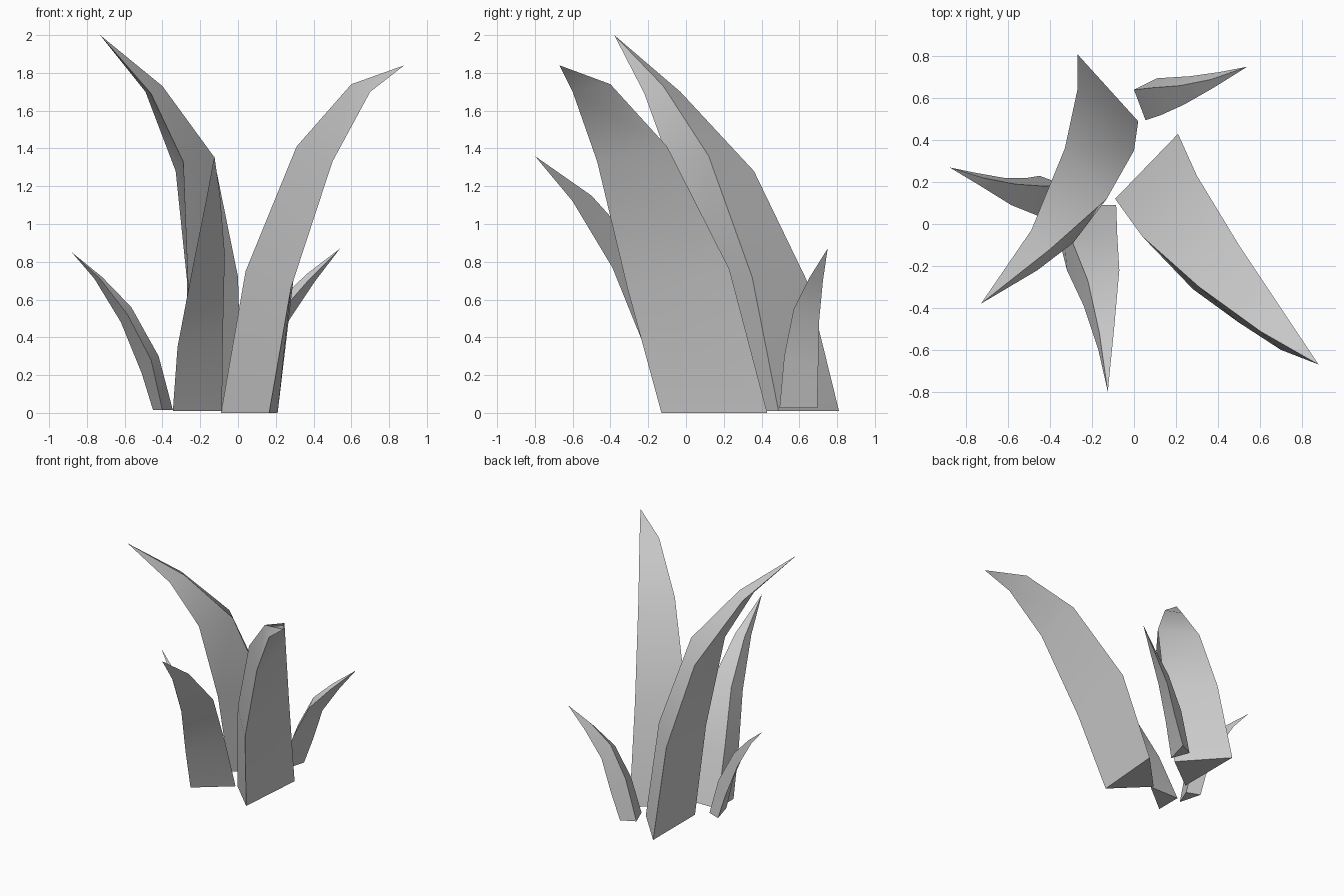
import bpy
import bmesh
from math import radians

# Remove the default cube
default_cube = bpy.data.objects.get("Cube")
if default_cube:
    bpy.data.objects.remove(default_cube, do_unlink=True)

# One plain grey for every blade
grey = bpy.data.materials.new("leaf_grey")
grey.use_nodes = True
colour = (0.6, 0.6, 0.6, 1.0)
grey.diffuse_color = colour
grey.node_tree.nodes["Principled BSDF"].inputs["Base Color"].default_value = colour


def make_blade(name, tip, *rails):
    """Loft a three-sided blade through its edge rails and close it at a tip."""
    bm = bmesh.new()
    edges = [[bm.verts.new(point) for point in rail] for rail in rails]
    point = bm.verts.new(tip)

    # Three long sides, each running from the base up to the tip
    for left, right in zip(edges, edges[1:] + edges[:1]):
        for low in range(len(left) - 1):
            high = low + 1
            bm.faces.new((left[low], right[low], right[high], left[high]))
        bm.faces.new((left[-1], right[-1], point))

    # Flat cap under the base
    bm.faces.new([edge[0] for edge in reversed(edges)])
    bmesh.ops.recalc_face_normals(bm, faces=bm.faces[:])

    mesh = bpy.data.meshes.new(name)
    bm.to_mesh(mesh)
    bm.free()
    mesh.materials.append(grey)
    blade = bpy.data.objects.new(name, mesh)
    bpy.context.collection.objects.link(blade)

    # Soft bends along the blade, crisp long edges
    bpy.ops.object.select_all(action="DESELECT")
    blade.select_set(True)
    bpy.context.view_layer.objects.active = blade
    bpy.ops.object.shade_smooth_by_angle(angle=radians(35))
    return blade


# Broad blade leaning forward to the left
make_blade(
    "broad_left_blade", (.88, -.67, 1.84),
    [(-.09, .12, 0), (.04, -.06, .75), (.31, -.30, 1.41), (.60, -.51, 1.74)],
    [(.21, .43, 0), (.30, .23, .76), (.50, -.10, 1.41), (.70, -.40, 1.74)],
    [(.165, -.13, 0), (.28, -.31, .66), (.50, -.47, 1.33), (.70, -.60, 1.70)],
)

# Tallest blade, rooted at the back and arching forward to the right
make_blade(
    "tall_back_blade", (-.73, -.38, 2),
    [(.02, .49, .01), (0, .35, .72), (-.13, .12, 1.36), (-.40, -.12, 1.73)],
    [(-.27, .81, .01), (-.27, .64, .70), (-.33, .36, 1.28), (-.49, -.03, 1.70)],
    [(-.27, .27, .01), (-.265, .12, .68), (-.29, -.09, 1.33), (-.46, -.22, 1.69)],
)

# Medium blade reaching straight forward
make_blade(
    "front_blade", (-.125, -.80, 1.36),
    [(-.085, .09, .01), (-.08, -.05, .42), (-.07, -.22, .84), (-.095, -.50, 1.15)],
    [(-.345, .09, .01), (-.30, -.07, .42), (-.22, -.27, .83), (-.165, -.52, 1.13)],
    [(-.345, -.12, .01), (-.32, -.22, .35), (-.24, -.39, .77), (-.17, -.60, 1.12)],
)

# Small blade curling out to the right
make_blade(
    "small_right_blade", (-.88, .27, .85),
    [(-.345, .19, .015), (-.42, .18, .30), (-.565, .19, .56), (-.72, .22, .72)],
    [(-.40, .05, .015), (-.46, .04, .28), (-.585, .09, .52), (-.73, .18, .71)],
    [(-.45, .23, .015), (-.51, .22, .21), (-.62, .22, .48), (-.76, .245, .71)],
)

# Small blade curling out at the back left
make_blade(
    "small_back_blade", (.54, .75, .87),
    [(0, .64, .025), (.09, .65, .35), (.22, .66, .60), (.37, .69, .74)],
    [(.055, .495, .025), (.13, .52, .30), (.24, .57, .55), (.38, .65, .71)],
    [(.11, .695, .025), (.19, .70, .24), (.27, .705, .49), (.41, .725, .70)],
)
